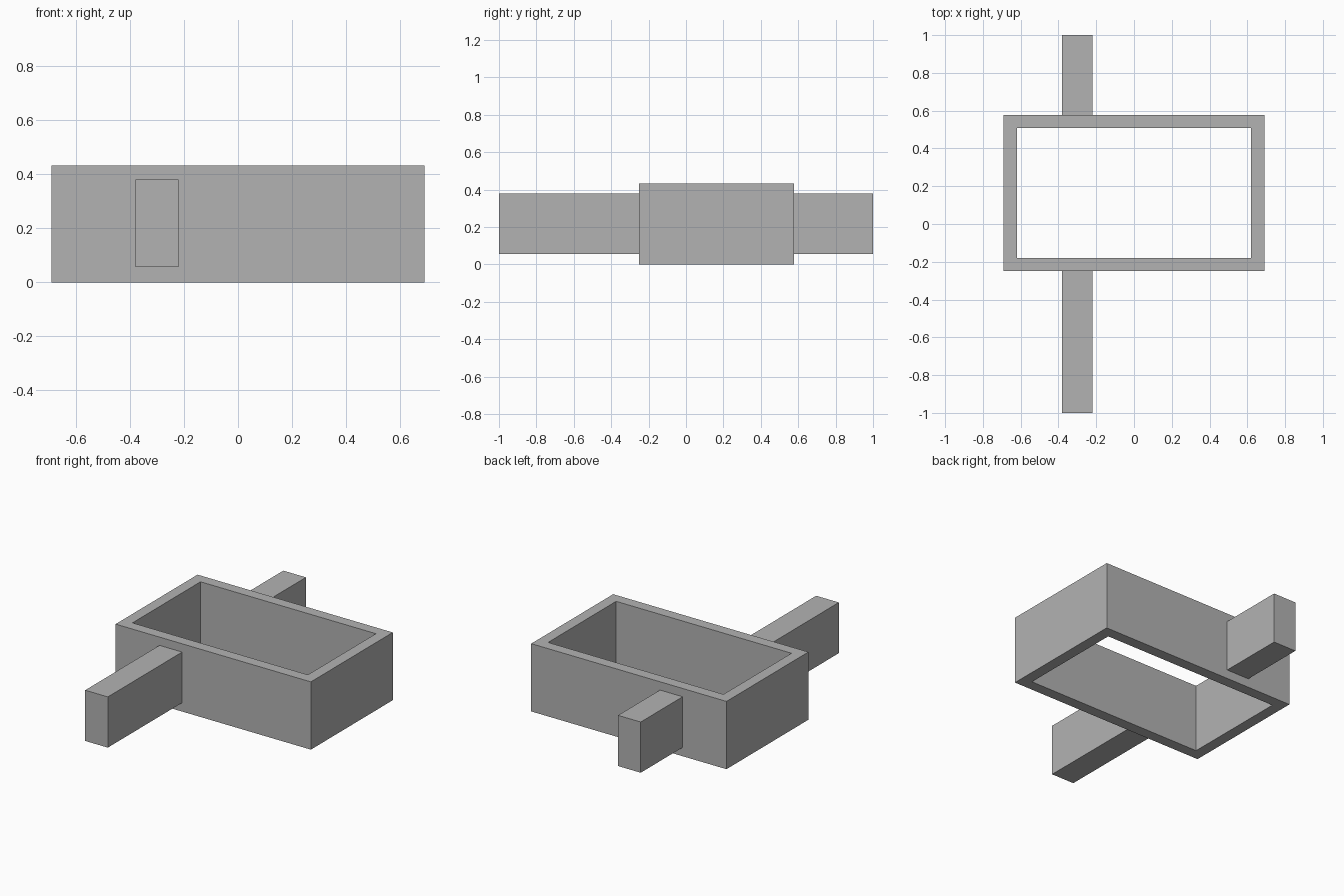
import bpy
import bmesh
from mathutils import Vector

cube = bpy.data.objects.get("Cube")
if cube:
    bpy.data.objects.remove(cube, do_unlink=True)

GREY = (0.45, 0.45, 0.45, 1.0)
mat = bpy.data.materials.new("plain grey")
mat.use_nodes = True
mat.diffuse_color = GREY
mat.node_tree.nodes["Principled BSDF"].inputs["Base Color"].default_value = GREY


def add_object(name, bm):
    bmesh.ops.recalc_face_normals(bm, faces=bm.faces)
    mesh = bpy.data.meshes.new(name)
    bm.to_mesh(mesh)
    bm.free()
    mesh.materials.append(mat)
    obj = bpy.data.objects.new(name, mesh)
    bpy.context.collection.objects.link(obj)
    return obj


def box(name, low, high):
    low, high = Vector(low), Vector(high)
    bm = bmesh.new()
    bmesh.ops.create_cube(bm, size=1)
    bmesh.ops.scale(bm, vec=high - low, verts=bm.verts)
    bmesh.ops.translate(bm, vec=(low + high) / 2, verts=bm.verts)
    return add_object(name, bm)


def frame(name, low, high, wall):
    """Rectangular ring, open at top and bottom."""
    (x0, y0, z0), (x1, y1, z1) = low, high
    bm = bmesh.new()

    def loop(inset, z):
        a, b, c, d = x0 + inset, x1 - inset, y0 + inset, y1 - inset
        return [bm.verts.new((x, y, z)) for x, y in ((a, c), (b, c), (b, d), (a, d))]

    # Section loops: outer bottom, outer top, inner top, inner bottom
    loops = [loop(0, z0), loop(0, z1), loop(wall, z1), loop(wall, z0)]
    for k in range(4):
        p, q = loops[k], loops[(k + 1) % 4]
        for i in range(4):
            j = (i + 1) % 4
            bm.faces.new((p[i], p[j], q[j], q[i]))
    return add_object(name, bm)


# Open box frame
FRONT, BACK = -0.25, 0.577
frame("box_frame", (-0.69, FRONT, 0), (0.69, BACK, 0.433), 0.07)

# Bars reaching out from the front and back walls
for name, y0, y1 in (("front_bar", -1, FRONT), ("back_bar", BACK, 1)):
    box(name, (-0.38, y0, 0.056), (-0.22, y1, 0.38))
